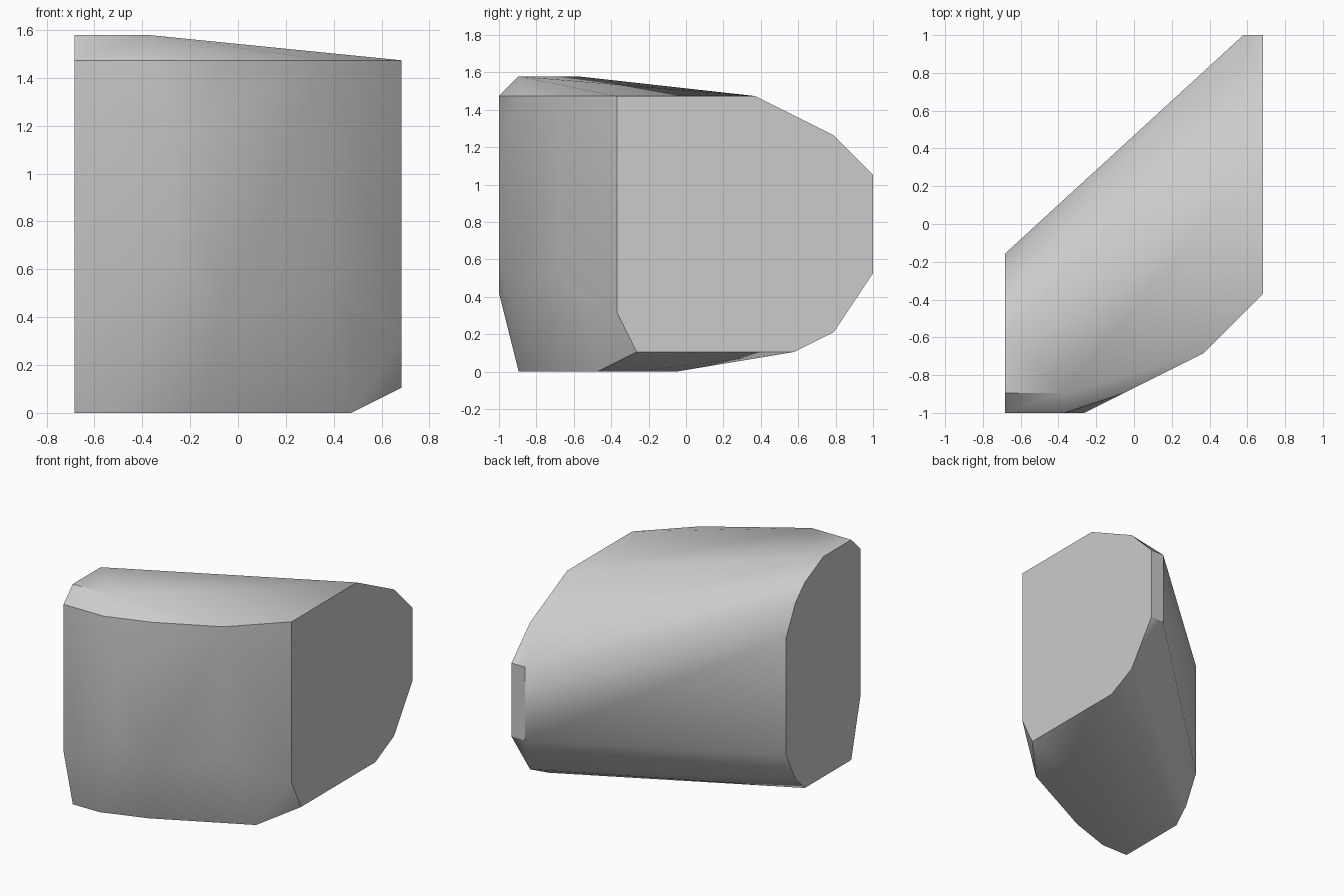
import bpy
import bmesh
import math

cube = bpy.data.objects.get("Cube")
if cube:
    bpy.data.objects.remove(cube, do_unlink=True)

# The block is laid out on a regular lattice, counted from its lower corner
WIDTH, DEPTH = 13, 19
UNIT = 2 / DEPTH


def lattice(column, row, level):
    return ((column - WIDTH / 2) * UNIT, (row - DEPTH / 2) * UNIT, level * UNIT)


# Flat end faces, as (row, level) outlines
right_end = [(0, 14), (1, 15), (4, 15), (6, 14), (7, 13), (8, 11),
             (8, 3), (7, 1), (6, 0), (1, 0), (0, 4)]
left_end = [(6, 14), (13, 14), (17, 12), (19, 10), (19, 5),
            (17, 2), (15, 1), (7, 1), (6, 3)]

# Corners between the ends, as (column, row, level)
back_rim = [(12, 19, 5), (12, 19, 10)]
top_rim = [(3, 1, 15), (3, 0, 14), (6, 1, 14), (10, 3, 14)]
front_bulge = [(4, 0, 11), (4, 0, 6), (1, 0, 4), (6, 1, 4), (10, 3, 5), (11, 4, 4)]
bottom_rim = [(2, 1, 0), (5, 2, 0), (9, 4, 0), (11, 5, 0), (11, 7, 0), (10, 9, 0)]

corners = [(0, row, level) for row, level in right_end]
corners += [(WIDTH, row, level) for row, level in left_end]
corners += back_rim + top_rim + front_bulge + bottom_rim

# Wrap the corners in a convex skin
bm = bmesh.new()
for corner in corners:
    bm.verts.new(lattice(*corner))
hull = bmesh.ops.convex_hull(bm, input=bm.verts[:])
unused = {item for key in ("geom_interior", "geom_unused") for item in hull[key]
          if isinstance(item, bmesh.types.BMVert)}
bmesh.ops.delete(bm, geom=list(unused), context="VERTS")

# Merge coplanar triangles into clean flat faces
bmesh.ops.dissolve_limit(bm, angle_limit=math.radians(0.5),
                         verts=bm.verts[:], edges=bm.edges[:])
bmesh.ops.recalc_face_normals(bm, faces=bm.faces[:])

mesh = bpy.data.meshes.new("angled_block")
bm.to_mesh(mesh)
bm.free()
block = bpy.data.objects.new("angled_block", mesh)
bpy.context.collection.objects.link(block)

# Plain grey surface
grey = bpy.data.materials.new("light_grey")
grey.use_nodes = True
colour = (0.6, 0.6, 0.6, 1)
grey.diffuse_color = colour
grey.node_tree.nodes["Principled BSDF"].inputs["Base Color"].default_value = colour
mesh.materials.append(grey)

# Soft bends, crisp end faces
bpy.ops.object.select_all(action="DESELECT")
block.select_set(True)
bpy.context.view_layer.objects.active = block
bpy.ops.object.shade_smooth_by_angle(angle=math.radians(30))
